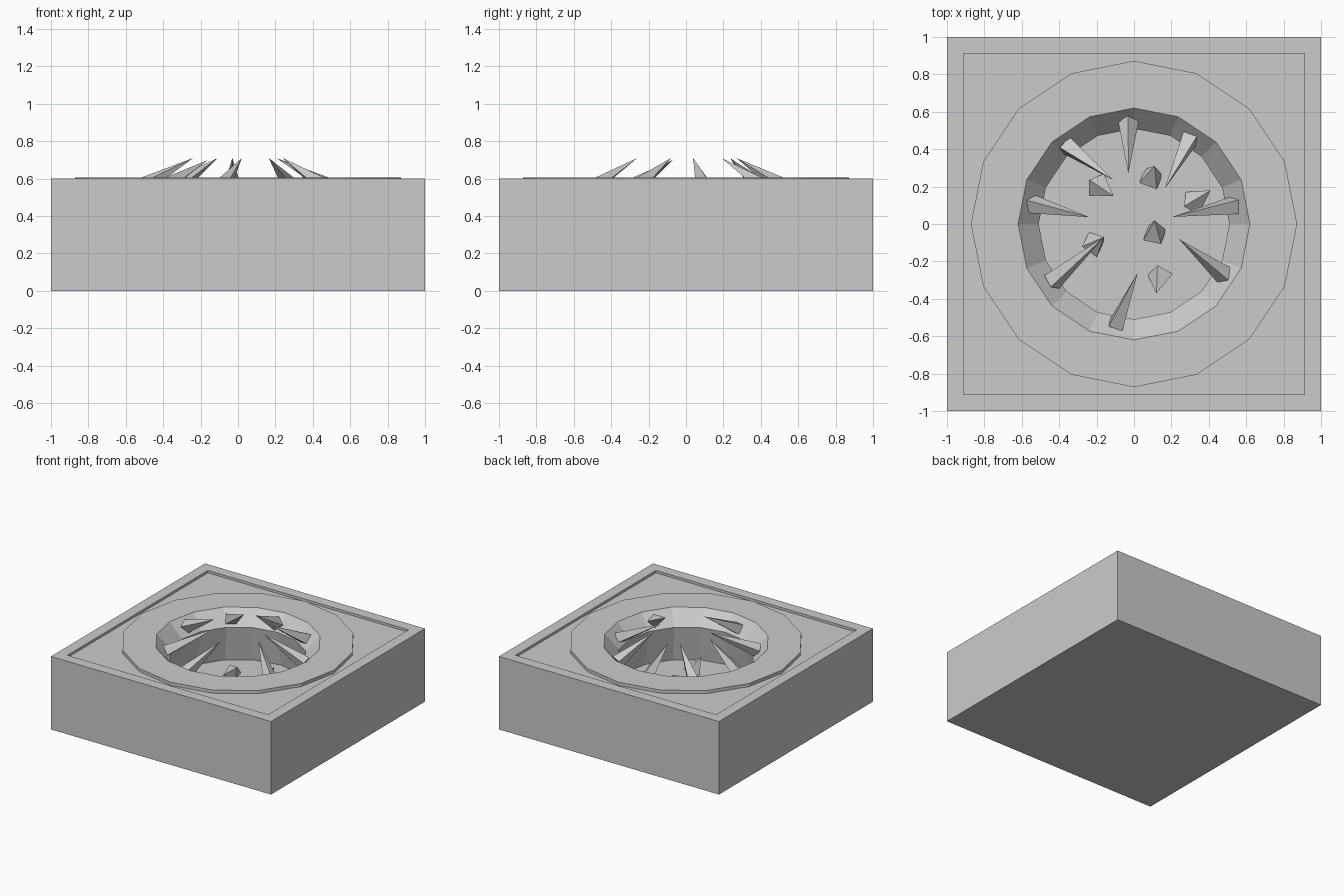
import bpy, bmesh, math
from mathutils import Vector

if "Cube" in bpy.data.objects:
    bpy.data.objects.remove(bpy.data.objects["Cube"])

N = 16


def make(name, bm):
    bmesh.ops.recalc_face_normals(bm, faces=bm.faces)
    me = bpy.data.meshes.new(name)
    bm.to_mesh(me)
    bm.free()
    ob = bpy.data.objects.new(name, me)
    bpy.context.collection.objects.link(ob)
    return ob


def loop(bm, kind, r, z):
    """16 points on a circle or on a square outline."""
    pts = []
    for k in range(N):
        a = 2 * math.pi * k / N
        c, s = math.cos(a), math.sin(a)
        f = r / max(abs(c), abs(s)) if kind == "square" else r
        pts.append(bm.verts.new((c * f, s * f, z)))
    return pts


# Block, recessed panel, raised ring and pit, lofted loop by loop
bm = bmesh.new()
sections = [("square", 1, 0), ("square", 1, 0.6), ("square", 0.912, 0.6),
            ("square", 0.912, 0.58), ("circle", 0.872, 0.58),
            ("circle", 0.872, 0.606), ("circle", 0.62, 0.606),
            ("circle", 0.51, 0.49), ("circle", 0.56, 0.2)]
loops = [loop(bm, *s) for s in sections]
for a, b in zip(loops, loops[1:]):
    for k in range(N):
        j = (k + 1) % N
        bm.faces.new((a[k], a[j], b[j], b[k]))
bm.faces.new(loops[0])
bm.faces.new(loops[-1])
make("pit_block", bm)


def spike(name, base, tip, width, sides, turn=0.0):
    """Pointed cone from a base centre to a tip."""
    base, tip = Vector(base), Vector(tip)
    q = (tip - base).to_track_quat('Z', 'Y')
    bm = bmesh.new()
    ring = []
    for k in range(sides):
        a = turn + 2 * math.pi * k / sides
        ring.append(bm.verts.new(base + q @ Vector((width * math.cos(a), width * math.sin(a), 0))))
    top = bm.verts.new(tip)
    for k in range(sides):
        bm.faces.new((ring[k], ring[(k + 1) % sides], top))
    bm.faces.new(ring)
    make(name, bm)


# Upper teeth rising from the sloped rim: base x, y and tip x, y, z
teeth = [(-0.36, 0.42, -0.11, 0.235, 0.71), (-0.03, 0.55, -0.03, 0.27, 0.71),
         (0.30, 0.46, 0.165, 0.19, 0.71), (0.54, 0.10, 0.205, 0.038, 0.71),
         (0.49, -0.28, 0.24, -0.08, 0.71), (-0.095, -0.54, 0.02, -0.26, 0.71),
         (-0.44, -0.31, -0.16, -0.07, 0.70), (-0.56, 0.11, -0.24, 0.037, 0.71)]
for i, (x, y, tx, ty, tz) in enumerate(teeth):
    spike(f"upper_tooth_{i + 1}", (x, y, 0.535), (tx, ty, tz), 0.055, 4, 0.6 + i)

# Short shards on the pit floor: base x, y and tip x, y
shards = [(-0.20, 0.21, -0.11, 0.15), (0.09, 0.24, 0.11, 0.31),
          (0.31, 0.11, 0.41, 0.18), (0.11, -0.06, 0.11, 0.02),
          (-0.22, -0.11, -0.16, -0.07), (0.14, -0.27, 0.12, -0.37)]
for i, (x, y, tx, ty) in enumerate(shards):
    spike(f"floor_shard_{i + 1}", (x, y, 0.21), (tx, ty, 0.31), 0.07, 4, i * 0.7)
